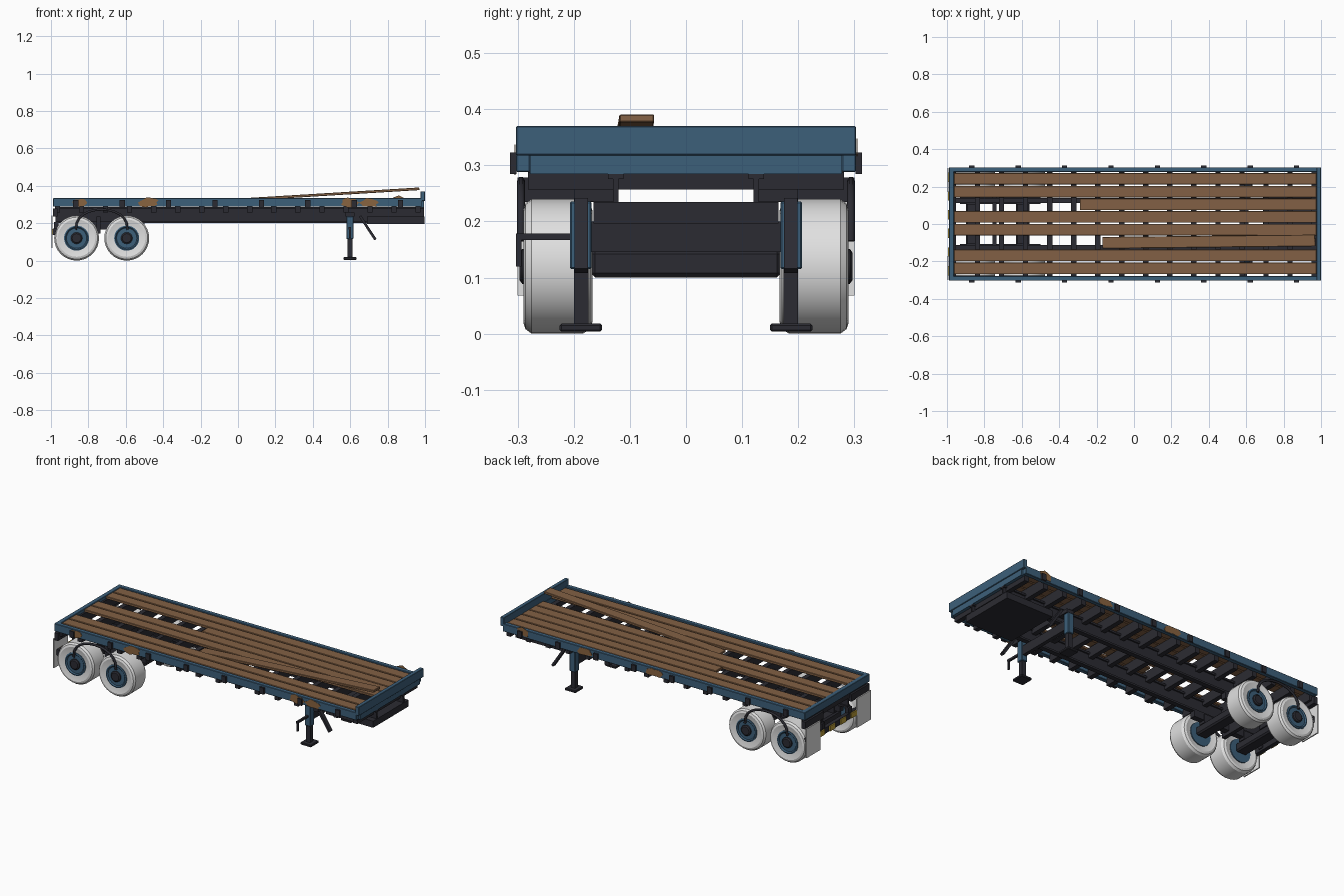
import bpy, bmesh, math, random
from mathutils import Vector

if "Cube" in bpy.data.objects:
    bpy.data.objects.remove(bpy.data.objects["Cube"])

random.seed(4)

def mat(name, c):
    m = bpy.data.materials.new(name)
    m.diffuse_color = (*c, 1)
    m.use_nodes = True
    m.node_tree.nodes["Principled BSDF"].inputs["Base Color"].default_value = m.diffuse_color
    return m

BLUE = mat("faded_blue_paint", (0.046, 0.115, 0.195))
DARK = mat("dark_steel", (0.024, 0.024, 0.032))
WOOD = mat("deck_wood", (0.225, 0.118, 0.058))
RUST = mat("rust", (0.25, 0.125, 0.05))
TYRE = mat("pale_rubber", (0.75, 0.75, 0.75))
YELLOW = mat("warning_yellow", (0.5, 0.34, 0.04))

def finish(name, bm, m, bevel=0):
    bmesh.ops.recalc_face_normals(bm, faces=bm.faces)
    me = bpy.data.meshes.new(name)
    bm.to_mesh(me)
    bm.free()
    ob = bpy.data.objects.new(name, me)
    bpy.context.collection.objects.link(ob)
    me.materials.append(m)
    if bevel:
        b = ob.modifiers.new("bevel", 'BEVEL')
        b.width, b.segments = bevel, 1
    return ob

def box(name, x, y, z, m, bevel=0):
    """Box from (min, max) ranges."""
    bm = bmesh.new()
    bmesh.ops.create_cube(bm, size=1)
    for v in bm.verts:
        v.co = [r[0] + (c + 0.5) * (r[1] - r[0]) for r, c in zip((x, y, z), v.co)]
    return finish(name, bm, m, bevel)

def pair(name, x, y, z, m, bevel=0):
    """Box repeated on both sides of the centre line."""
    for s, side in ((1, "left"), (-1, "right")):
        box(f"{side}_{name}", x, sorted((s * y[0], s * y[1])), z, m, bevel)

def bar(name, a, b, w, h, m):
    """Square bar between two points."""
    a, b = Vector(a), Vector(b)
    ob = box(name, (-(b - a).length / 2, (b - a).length / 2), (-w / 2, w / 2), (-h / 2, h / 2), m)
    ob.rotation_euler = (b - a).to_track_quat('X', 'Z').to_euler()
    ob.location = (a + b) / 2
    return ob

def lathe(name, profile, x, z, s, m, seg=32):
    """Spin (radius, y) points about a y-parallel axis."""
    bm = bmesh.new()
    rings = [[bm.verts.new((x + r * math.cos(t), s * y, z + r * math.sin(t)))
              for t in (2 * math.pi * i / seg for i in range(seg))] for r, y in profile]
    for a, b in zip(rings, rings[1:]):
        for i in range(seg):
            j = (i + 1) % seg
            bm.faces.new((a[i], a[j], b[j], b[i]))
    bm.faces.new(rings[0])
    bm.faces.new(rings[-1])
    ob = finish(name, bm, m)
    bpy.ops.object.select_all(action='DESELECT')
    ob.select_set(True)
    bpy.context.view_layer.objects.active = ob
    bpy.ops.object.shade_smooth_by_angle(angle=math.radians(28))
    return ob

# Deck frame: side rails, rear rail and headboard
pair("side_rail", (-0.985, 0.985), (0.278, 0.303), (0.288, 0.334), BLUE, 0.002)
box("rear_rail", (-0.988, -0.962), (-0.303, 0.303), (0.288, 0.334), BLUE, 0.002)
box("headboard", (0.977, 1.0), (-0.303, 0.303), (0.318, 0.37), BLUE, 0.002)
box("headboard_base", (0.975, 0.995), (-0.278, 0.278), (0.285, 0.319), BLUE)

# Deck planks: two are broken short, one of them lifted
for i, y in enumerate((0.242, 0.173, 0.105, 0.038, -0.03, -0.168, -0.237)):
    x0 = -0.29 if i == 2 else -0.962
    box(f"deck_plank_{i + 1}", (x0, 0.976), (y - 0.031, y + 0.031), (0.316, 0.331), WOOD, 0.002)
loose = box("loose_deck_plank", (-0.57, 0.57), (-0.031, 0.031), (-0.007, 0.007), WOOD, 0.002)
loose.location = (0.4, -0.094, 0.349)
loose.rotation_euler = (0, -0.061, 0.011)

# Main beams as I-sections and the crossmembers
pair("main_beam_web", (-0.975, 0.995), (0.12, 0.13), (0.2, 0.286), DARK)
pair("main_beam_top_flange", (-0.975, 0.995), (0.111, 0.139), (0.276, 0.287), DARK)
pair("main_beam_bottom_flange", (-0.975, 0.995), (0.111, 0.139), (0.2, 0.211), DARK)
for i in range(16):
    x = -0.965 + i * 0.1285
    box(f"crossmember_{i + 1}", (x - 0.014, x + 0.014), (-0.282, 0.282), (0.257, 0.316 if i < 15 else 0.288), DARK)

# Stake pockets along the rails
for i in range(8):
    x = -0.867 + i * 0.248
    pair(f"stake_pocket_{i + 1}", (x - 0.014, x + 0.014), (0.302, 0.314), (0.285, 0.323), DARK)

# Coupling plate under the front
box("coupling_plate", (0.69, 0.998), (-0.165, 0.165), (0.196, 0.235), DARK)

# Landing gear
box("landing_gear_crossbar", (0.59, 0.612), (-0.17, 0.17), (0.146, 0.2), DARK)
pair("landing_leg_sleeve", (0.58, 0.617), (0.168, 0.207), (0.115, 0.236), BLUE, 0.003)
pair("landing_leg_mount", (0.575, 0.622), (0.125, 0.2), (0.236, 0.258), DARK)
pair("landing_leg_post", (0.585, 0.612), (0.174, 0.2), (0.014, 0.13), DARK)
pair("landing_foot", (0.564, 0.634), (0.15, 0.225), (0.004, 0.018), DARK, 0.003)
for s, side in ((1, "left"), (-1, "right")):
    bar(f"{side}_landing_brace", (0.652, s * 0.187, 0.238), (0.735, s * 0.187, 0.112), 0.024, 0.014, DARK)
bar("crank_shaft", (0.598, -0.2, 0.173), (0.598, -0.303, 0.173), 0.012, 0.012, DARK)
bar("crank_handle", (0.598, -0.298, 0.178), (0.598, -0.298, 0.12), 0.01, 0.01, DARK)

# Wheels, axles and suspension
tyre = [(0.066, 0.176), (0.1, 0.167), (0.112, 0.171), (0.12, 0.184), (0.12, 0.275),
        (0.112, 0.286), (0.1, 0.29), (0.066, 0.282)]
ZC = 0.12
for x, label in ((-0.863, "rear"), (-0.595, "fore")):
    box(f"{label}_axle", (x - 0.035, x + 0.035), (-0.17, 0.17), (0.1, 0.15), DARK, 0.008)
    pair(f"{label}_axle_spring_seat", (x - 0.03, x + 0.03), (0.105, 0.145), (0.15, 0.202), DARK)
    for s, side in ((1, "left"), (-1, "right")):
        n = f"{label}_{side}"
        lathe(f"{n}_tyre", tyre, x, ZC, s, TYRE)
        lathe(f"{n}_rim", [(0.067, 0.17), (0.067, 0.287), (0.06, 0.29), (0.054, 0.284)], x, ZC, s, BLUE)
        lathe(f"{n}_hub_cap", [(0.031, 0.28), (0.031, 0.292), (0.024, 0.297)], x, ZC, s, DARK, 16)
box("suspension_crossbar", (-0.756, -0.734), (-0.165, 0.165), (0.146, 0.235), DARK)
pair("suspension_beam", (-0.93, -0.5), (0.108, 0.142), (0.165, 0.2), DARK)

# Bent guard rods arching between the wheels
for s, side in ((1, "left"), (-1, "right")):
    cu = bpy.data.curves.new(f"{side}_wheel_guard_rod", 'CURVE')
    cu.dimensions = '3D'
    cu.bevel_depth, cu.bevel_resolution, cu.use_fill_caps = 0.007, 1, True
    sp = cu.splines.new('POLY')
    pts = []
    for i in range(13):
        t = math.pi * i / 12
        pts.append((-0.729 - 0.138 * math.cos(t), s * 0.294, 0.165 + 0.108 * math.sin(t) ** 0.8 if 0 < i < 12 else 0.165))
    sp.points.add(len(pts) - 1)
    for p, c in zip(sp.points, pts):
        p.co = (*c, 1)
    ob = bpy.data.objects.new(cu.name, cu)
    bpy.context.collection.objects.link(ob)
    cu.materials.append(DARK)

# Mudflaps and their hangers
pair("mudflap_hanger", (-0.99, -0.965), (0.13, 0.3), (0.235, 0.278), DARK)
pair("mudflap", (-0.998, -0.991), (0.172, 0.3), (0.068, 0.24), TYRE)

# Rear impact guard with yellow and dark stripes
pair("impact_guard_upright", (-0.985, -0.96), (0.11, 0.14), (0.15, 0.205), DARK)
box("impact_guard_bar", (-0.988, -0.965), (-0.28, 0.28), (0.138, 0.172), DARK)
for i in range(6):
    y = -0.275 + i * 0.1
    box(f"impact_guard_stripe_{i + 1}", (-0.995, -0.987), (y, y + 0.05), (0.14, 0.17), YELLOW)

# Ragged rust patches on the side rails
def rust(name, x, s, w, z=0.31, h=0.025):
    bm = bmesh.new()
    ring = []
    for i in range(14):
        t, k = 2 * math.pi * i / 14, random.uniform(0.7, 1.15)
        ring.append(bm.verts.new((x + w * k * math.cos(t), s * 0.3035, z + h * k * math.sin(t))))
    f = bm.faces.new(ring)
    ext = bmesh.ops.extrude_face_region(bm, geom=[f])
    for v in ext['geom']:
        if isinstance(v, bmesh.types.BMVert):
            v.co.y += s * 0.002
    finish(name, bm, RUST)

for i, (x, s, w) in enumerate(((-0.84, -1, 0.042), (-0.48, -1, 0.055), (0.6, -1, 0.05), (0.7, -1, 0.055),
                               (0.45, 1, 0.05), (0.0, 1, 0.055))):
    rust(f"rust_patch_{i + 1}", x, s, w)
rust("rust_patch_raised", 0.85, 1, 0.04, 0.32, 0.027)
